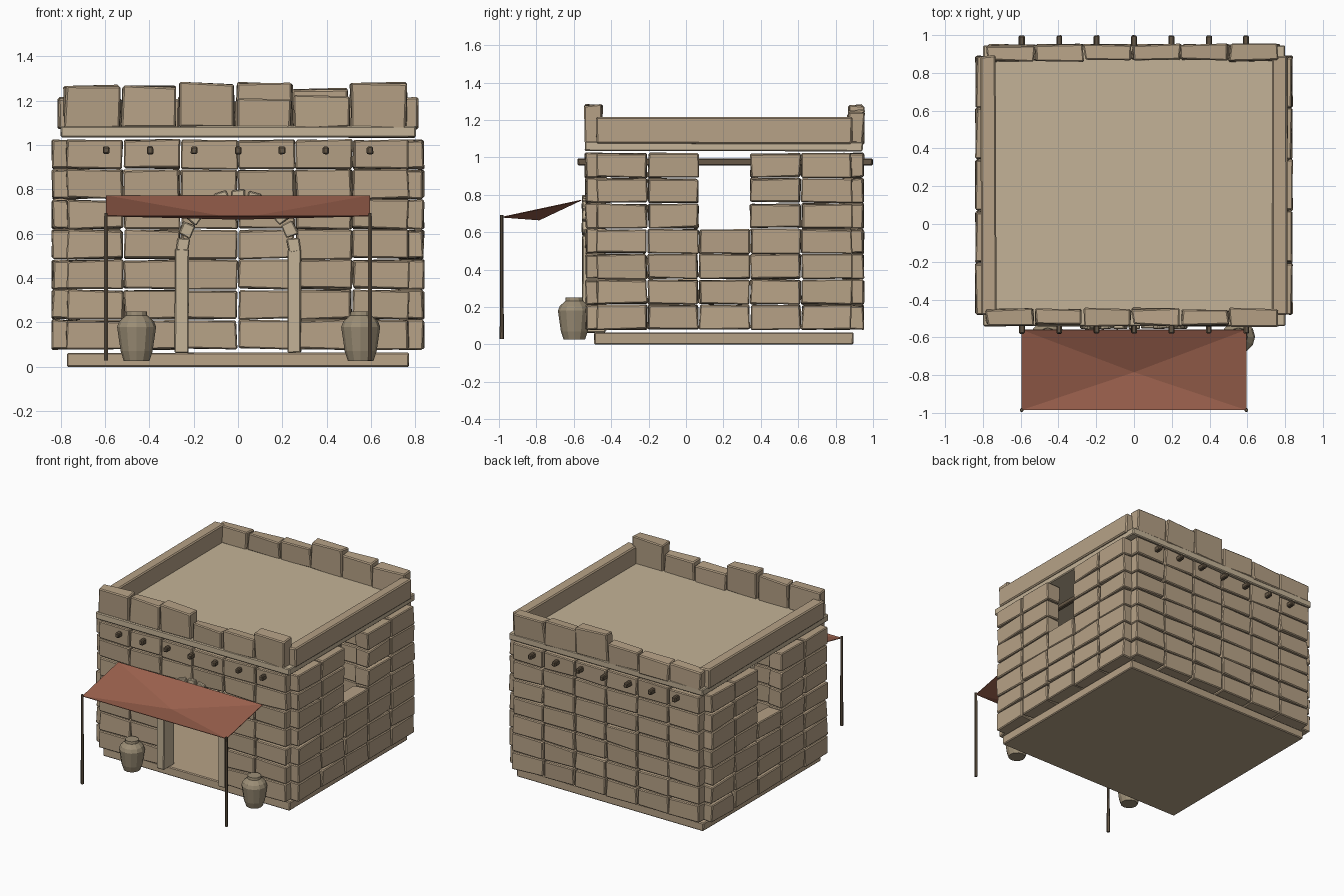
import bpy, bmesh, math, random
from mathutils import Vector, Matrix

if "Cube" in bpy.data.objects:
    bpy.data.objects.remove(bpy.data.objects["Cube"])

random.seed(4)


def material(name, rgb):
    m = bpy.data.materials.new(name)
    m.diffuse_color = (*rgb, 1)
    m.use_nodes = True
    m.node_tree.nodes["Principled BSDF"].inputs["Base Color"].default_value = m.diffuse_color
    return m


STONE = material("mud_brick", (0.47, 0.36, 0.24))
PLASTER = material("plaster", (0.55, 0.45, 0.31))
WOOD = material("dark_wood", (0.13, 0.095, 0.06))
CLOTH = material("red_cloth", (0.33, 0.12, 0.075))
CLAY = material("clay", (0.33, 0.27, 0.18))


def finish(bm, name, mat, bevel=0.0):
    bmesh.ops.recalc_face_normals(bm, faces=bm.faces)
    me = bpy.data.meshes.new(name)
    bm.to_mesh(me)
    bm.free()
    me.materials.append(mat)
    ob = bpy.data.objects.new(name, me)
    bpy.context.collection.objects.link(ob)
    if bevel:
        b = ob.modifiers.new("worn_edges", "BEVEL")
        b.width, b.segments = bevel, 1
    return ob


def block(bm, lo, hi, jitter=0.0, spin=None):
    """Box between two corners, with chipped corners and an optional transform."""
    lo, hi = Vector(lo), Vector(hi)
    size, mid = hi - lo, (lo + hi) / 2
    for v in bmesh.ops.create_cube(bm, size=1)["verts"]:
        v.co = Vector(a * b for a, b in zip(v.co, size)) + mid
        v.co += Vector(random.uniform(-jitter, jitter) for _ in range(3))
        if spin:
            v.co = spin @ v.co


# Foundation and roof slab
for name, lo, hi, mat in (
        ("foundation", (-0.77, -0.49, 0), (0.77, 0.895, 0.063), STONE),
        ("roof_slab", (-0.80, -0.54, 1.033), (0.80, 0.945, 1.085), PLASTER)):
    bm = bmesh.new()
    block(bm, lo, hi, 0.002)
    finish(bm, name, mat, 0.006)

# Brick walls: seven courses, with a doorway in front and a window on each side
Z0, COURSE, GAP = 0.077, 0.1355, 0.004
FX, FW = -0.775, 0.258
SY, SW = -0.48, 0.274


def wall(name, count, place, skip):
    bm = bmesh.new()
    for row in range(7):
        for col in range(count):
            if skip(row, col):
                continue
            z = Z0 + row * COURSE
            lo, hi = place(col)
            block(bm, (*lo, z + GAP), (*hi, z + COURSE - GAP), 0.006)
    finish(bm, name, STONE, 0.006)


def x_run(y0, y1):
    return lambda c: ((FX + c * FW + GAP, y0), (FX + (c + 1) * FW - GAP, y1))


def y_run(x0, x1):
    return lambda c: ((x0, SY + c * SW + GAP), (x1, SY + (c + 1) * SW - GAP))


wall("front_wall", 6, x_run(-0.537, -0.425), lambda r, c: r < 5 and c in (2, 3))
wall("back_wall", 6, x_run(0.837, 0.948), lambda r, c: False)
for side, x0, x1 in (("left", -0.836, -0.725), ("right", 0.725, 0.836)):
    wall(side + "_wall", 5, y_run(x0, x1), lambda r, c: r > 3 and c == 2)

# Parapet: uneven stones front and back, long low walls at the sides
for name, y0, y1, tops in (
        ("front_parapet", -0.537, -0.45, (1.27, 1.262, 1.277, 1.203, 1.225, 1.282)),
        ("back_parapet", 0.865, 0.948, (1.21, 1.205, 1.225, 1.28, 1.25, 1.24))):
    bm = bmesh.new()
    for i, top in enumerate(tops):
        x = -0.785 + i * 0.258
        block(bm, (x + 0.004, y0, 1.075), (x + 0.254, y1, top), 0.009)
    finish(bm, name, STONE, 0.007)
for side, x0, x1 in (("left", -0.81, -0.73), ("right", 0.73, 0.81)):
    bm = bmesh.new()
    block(bm, (x0, -0.48, 1.072), (x1, 0.89, 1.212), 0.005)
    finish(bm, side + "_parapet", STONE, 0.008)

# Roof beams running through both walls
bm = bmesh.new()
for i in range(7):
    x = (i - 3) * 0.198
    block(bm, (x - 0.015, -0.58, 0.957), (x + 0.015, 0.998, 0.993), 0.002)
finish(bm, "roof_beams", WOOD, 0.006)

# Door jambs and arch of small wedge stones
bm = bmesh.new()
for s in (-1, 1):
    block(bm, (s * 0.253 - 0.031, -0.555, 0.063), (s * 0.253 + 0.031, -0.43, 0.53), 0.002)
finish(bm, "door_jambs", PLASTER, 0.005)
bm = bmesh.new()
for k in range(-5, 6):
    spin = Matrix.Translation((0, 0, 0.515)) @ Matrix.Rotation(math.radians(k * 16.5), 4, "Y")
    block(bm, (-0.031, -0.555, 0.225), (0.031, -0.44, 0.282), 0.004, spin)
finish(bm, "door_arch", PLASTER, 0.005)

# Sagging awning
bm = bmesh.new()
rim = [bm.verts.new(p) for p in ((-0.595, -0.985, 0.682), (0.595, -0.985, 0.682),
                                 (0.595, -0.56, 0.773), (-0.595, -0.56, 0.773))]
sag = bm.verts.new((0, -0.785, 0.667))
for i in range(4):
    bm.faces.new((rim[i], rim[(i + 1) % 4], sag))
awning = finish(bm, "awning", CLOTH)
awning.modifiers.new("cloth_thickness", "SOLIDIFY").thickness = 0.004

# Awning posts
bm = bmesh.new()
for s in (-1, 1):
    bmesh.ops.create_cone(bm, cap_ends=True, segments=6, radius1=0.011, radius2=0.009, depth=0.665,
                          matrix=Matrix.Translation((s * 0.595, -0.985, 0.36)))
finish(bm, "awning_posts", WOOD)

# Lathed clay jars
PROFILE = ((0.058, 0.027), (0.072, 0.07), (0.088, 0.18), (0.078, 0.205),
           (0.048, 0.232), (0.046, 0.25))
SIDES = 12
for name, cx in (("left_jar", -0.457), ("right_jar", 0.553)):
    bm = bmesh.new()
    rings = [[bm.verts.new((cx + r * math.cos(a), -0.597 + r * math.sin(a), z))
              for a in (2 * math.pi * i / SIDES for i in range(SIDES))] for r, z in PROFILE]
    for a, b in zip(rings, rings[1:]):
        for i in range(SIDES):
            j = (i + 1) % SIDES
            bm.faces.new((a[i], a[j], b[j], b[i]))
    bm.faces.new(rings[0])
    bm.faces.new(rings[-1])
    finish(bm, name, CLAY)
